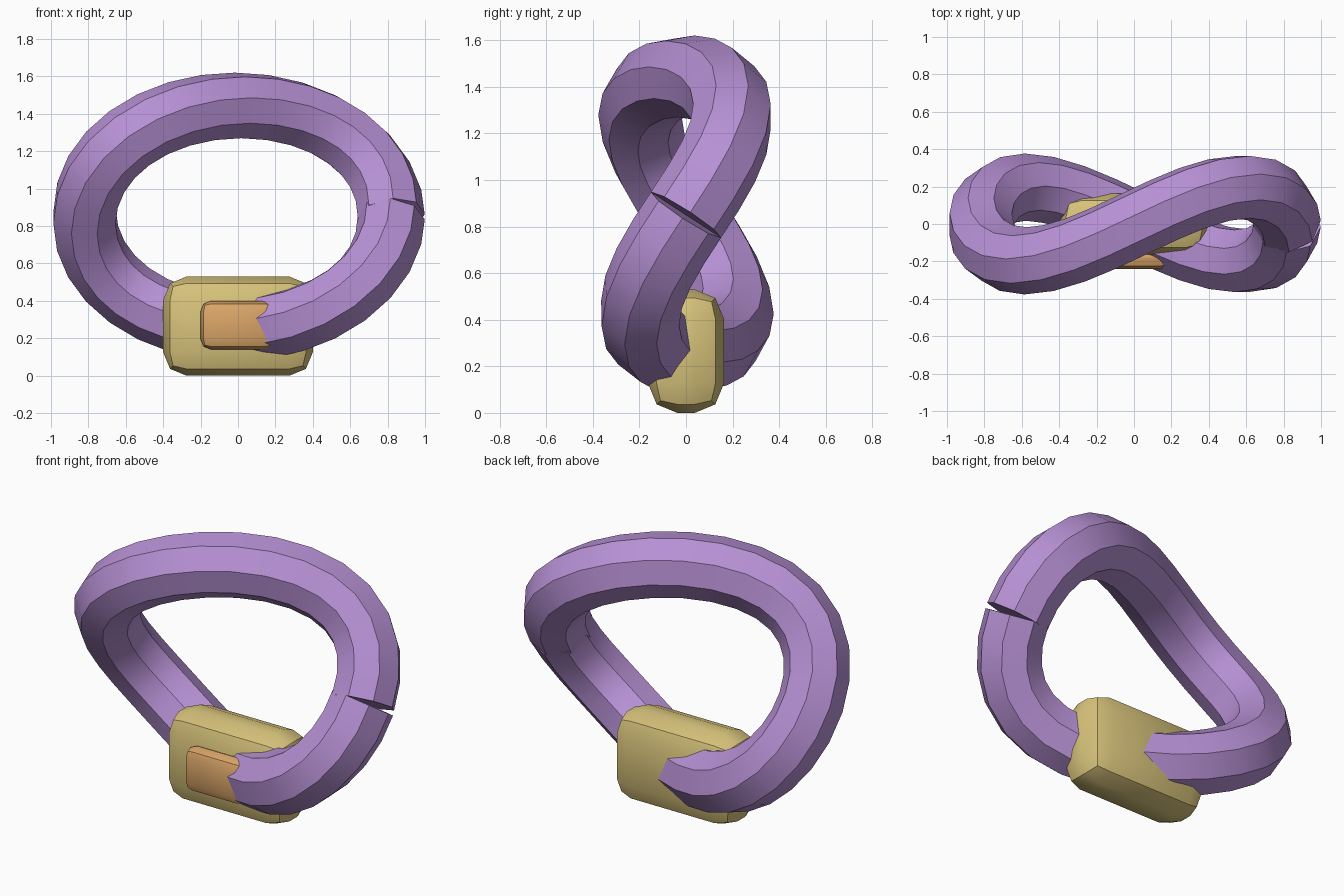
import bpy, bmesh, math
from mathutils import Vector, Quaternion

old = bpy.data.objects.get("Cube")
if old:
    bpy.data.objects.remove(old, do_unlink=True)


def material(name, rgb):
    m = bpy.data.materials.new(name)
    m.use_nodes = True
    colour = (*rgb, 1)
    m.diffuse_color = colour
    bsdf = next(n for n in m.node_tree.nodes if n.type == 'BSDF_PRINCIPLED')
    bsdf.inputs["Base Color"].default_value = colour
    return m


def add_object(name, bm, mat):
    bmesh.ops.recalc_face_normals(bm, faces=bm.faces)
    mesh = bpy.data.meshes.new(name)
    bm.to_mesh(mesh)
    bm.free()
    mesh.materials.append(mat)
    ob = bpy.data.objects.new(name, mesh)
    bpy.context.collection.objects.link(ob)
    bpy.ops.object.select_all(action='DESELECT')
    ob.select_set(True)
    bpy.context.view_layer.objects.active = ob
    bpy.ops.object.shade_smooth_by_angle(angle=math.radians(30))
    return ob


def rounded_box(name, size, centre, bevel, mat):
    bm = bmesh.new()
    bmesh.ops.create_cube(bm, size=1)
    for v in bm.verts:
        v.co = Vector(c * s for c, s in zip(v.co, size)) + Vector(centre)
    bmesh.ops.bevel(bm, geom=bm.edges[:], offset=bevel, segments=2,
                    profile=0.5, affect='EDGES', clamp_overlap=True)
    return add_object(name, bm, mat)


def twisted_ring(name, steps, sides, radius, mat):
    # Saddle-shaped loop: an oval in front, a figure of eight from the side
    path = []
    for i in range(steps + 1):
        a = math.tau * i / steps
        path.append(Vector((0.82 * math.cos(a), 0.197 * math.sin(2 * a),
                            0.85 + 0.595 * math.sin(a))))
    dirs = [(b - a).normalized() for a, b in zip(path, path[1:])]
    tangents = [dirs[0]] + [(a + b).normalized() for a, b in zip(dirs, dirs[1:])] + [dirs[-1]]

    # Octagonal section carried along the loop with least twist
    normal = Vector((1, 0, 0))
    normal = (normal - tangents[0] * normal.dot(tangents[0])).normalized()
    normal = Quaternion(tangents[0], math.radians(3)) @ normal
    bm = bmesh.new()
    rings = []
    for i, (p, t) in enumerate(zip(path, tangents)):
        if i:
            normal = tangents[i - 1].rotation_difference(t) @ normal
        rings.append([bm.verts.new(p + Quaternion(t, math.tau * k / sides) @ normal * radius)
                      for k in range(sides)])
    for r, s in zip(rings, rings[1:]):
        for k in range(sides):
            n = (k + 1) % sides
            bm.faces.new((r[k], r[n], s[n], s[k]))
    # Closed ends leave the thin split at the side
    bm.faces.new(rings[0])
    bm.faces.new(rings[-1])
    return add_object(name, bm, mat)


purple = material("soft purple", (0.47, 0.28, 0.66))
gold = material("pale gold", (0.69, 0.55, 0.2))
orange = material("warm orange", (0.71, 0.38, 0.14))

twisted_ring("twisted_ring", 32, 8, 0.18, purple)
rounded_box("clasp_block", (0.8, 0.325, 0.53), (0, 0, 0.265), 0.125, gold)
rounded_box("clasp_button", (0.4, 0.12, 0.26), (0, -0.18, 0.27), 0.055, orange)
